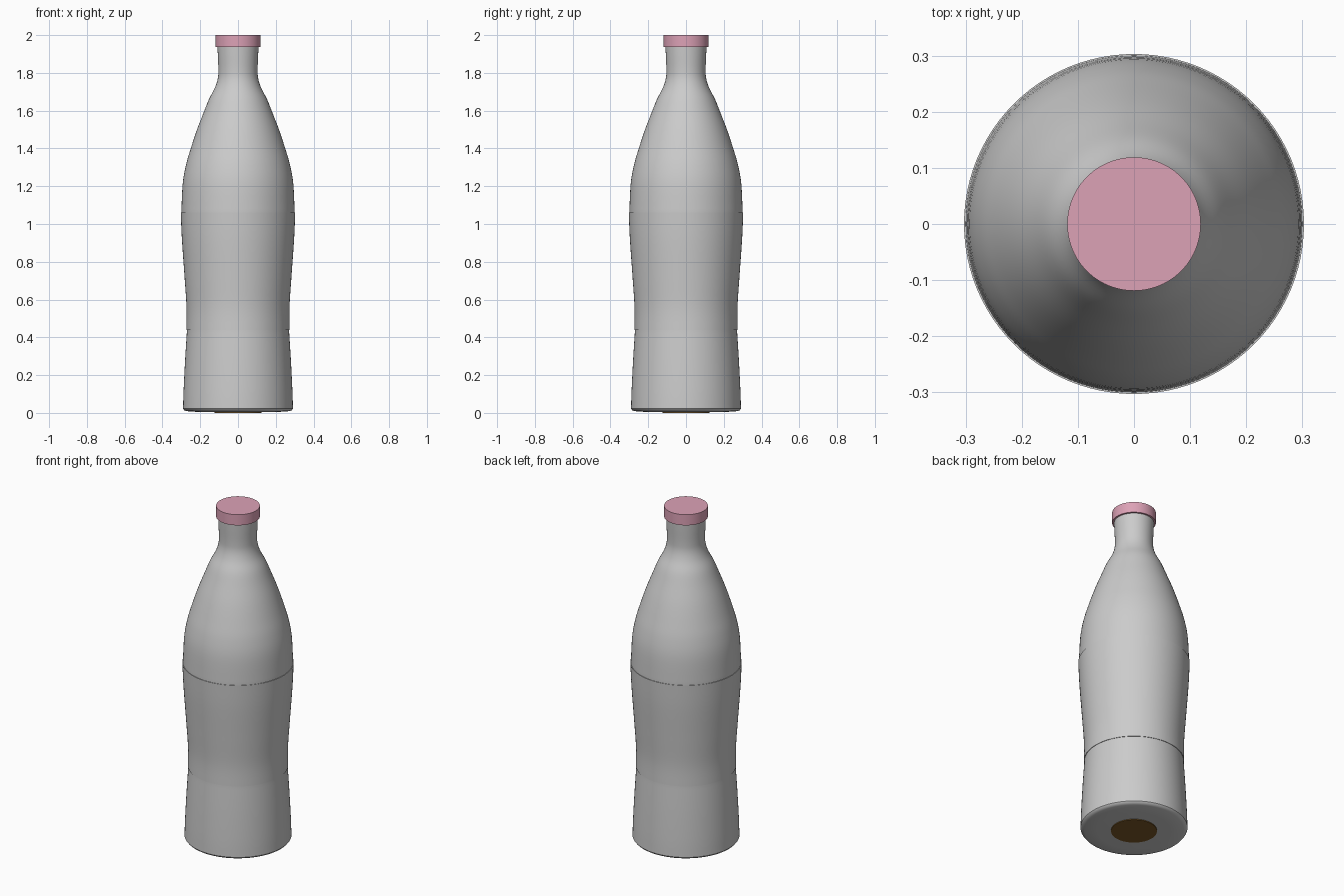
import bpy, bmesh, math

if "Cube" in bpy.data.objects:
    bpy.data.objects.remove(bpy.data.objects["Cube"])

SEG = 96

def material(name, col):
    m = bpy.data.materials.new(name)
    m.diffuse_color = col
    m.use_nodes = True
    m.node_tree.nodes["Principled BSDF"].inputs["Base Color"].default_value = m.diffuse_color
    return m

def catmull(pts, n=5):
    """Smooth a coarse (radius, z) profile."""
    p = [pts[0]] + pts + [pts[-1]]
    out = []
    for a, b, c, d in zip(p, p[1:], p[2:], p[3:]):
        for k in range(n):
            t = k / n
            out.append(tuple(0.5 * (2*b[i] + (c[i]-a[i])*t + (2*a[i]-5*b[i]+4*c[i]-d[i])*t*t
                             + (3*b[i]-a[i]-3*c[i]+d[i])*t**3) for i in range(2)))
    return out + [pts[-1]]

def lathe(name, profile, mat=None, angle=35):
    """Revolve a (radius, z) profile around the z axis."""
    bm = bmesh.new()
    vs = [bm.verts.new((r, 0, z)) for r, z in profile]
    es = [bm.edges.new(e) for e in zip(vs, vs[1:])]
    bmesh.ops.spin(bm, geom=vs + es, cent=(0, 0, 0), axis=(0, 0, 1),
                   angle=2 * math.pi, steps=SEG, use_duplicate=False)
    bmesh.ops.remove_doubles(bm, verts=bm.verts, dist=1e-5)
    bmesh.ops.recalc_face_normals(bm, faces=bm.faces)
    me = bpy.data.meshes.new(name)
    bm.to_mesh(me)
    bm.free()
    ob = bpy.data.objects.new(name, me)
    bpy.context.collection.objects.link(ob)
    if mat:
        me.materials.append(mat)
    bpy.ops.object.select_all(action='DESELECT')
    ob.select_set(True)
    bpy.context.view_layer.objects.active = ob
    bpy.ops.object.shade_smooth_by_angle(angle=math.radians(angle))
    return ob

# Bottle sections: base, waisted middle, shoulder and neck
lower = catmull([(0.291, 0.022), (0.288, 0.12), (0.28, 0.28), (0.27, 0.44)])
waist = catmull([(0.27, 0.44), (0.2695, 0.56), (0.28, 0.72), (0.294, 0.92), (0.3, 1.06)])
shoulder = catmull([(0.3, 1.06), (0.293, 1.21), (0.276, 1.31), (0.25, 1.4), (0.217, 1.5),
                    (0.182, 1.59), (0.154, 1.66), (0.123, 1.72), (0.107, 1.77),
                    (0.104, 1.82), (0.107, 1.9), (0.109, 1.95)])
bottom = [(0, 0.004), (0.2, 0.004), (0.27, 0.009), (0.285, 0.014)]
lathe("bottle", bottom + lower + waist[1:] + shoulder[1:] + [(0, 1.95)])

# Wrap-around label, slightly proud of the body
label = [(r + 0.003, z) for r, z in waist]
lathe("label", [waist[0]] + label + [waist[-1]])

# Pink cap
pink = material("cap_pink", (0.72, 0.36, 0.47, 1))
lathe("cap", [(0, 1.936), (0.119, 1.936), (0.119, 2.0), (0, 2.0)], pink)

# Brown disc showing in the underside
brown = material("base_brown", (0.2, 0.1, 0.02, 1))
lathe("base_disc", [(0, 0), (0.125, 0), (0.125, 0.005), (0, 0.005)], brown)
